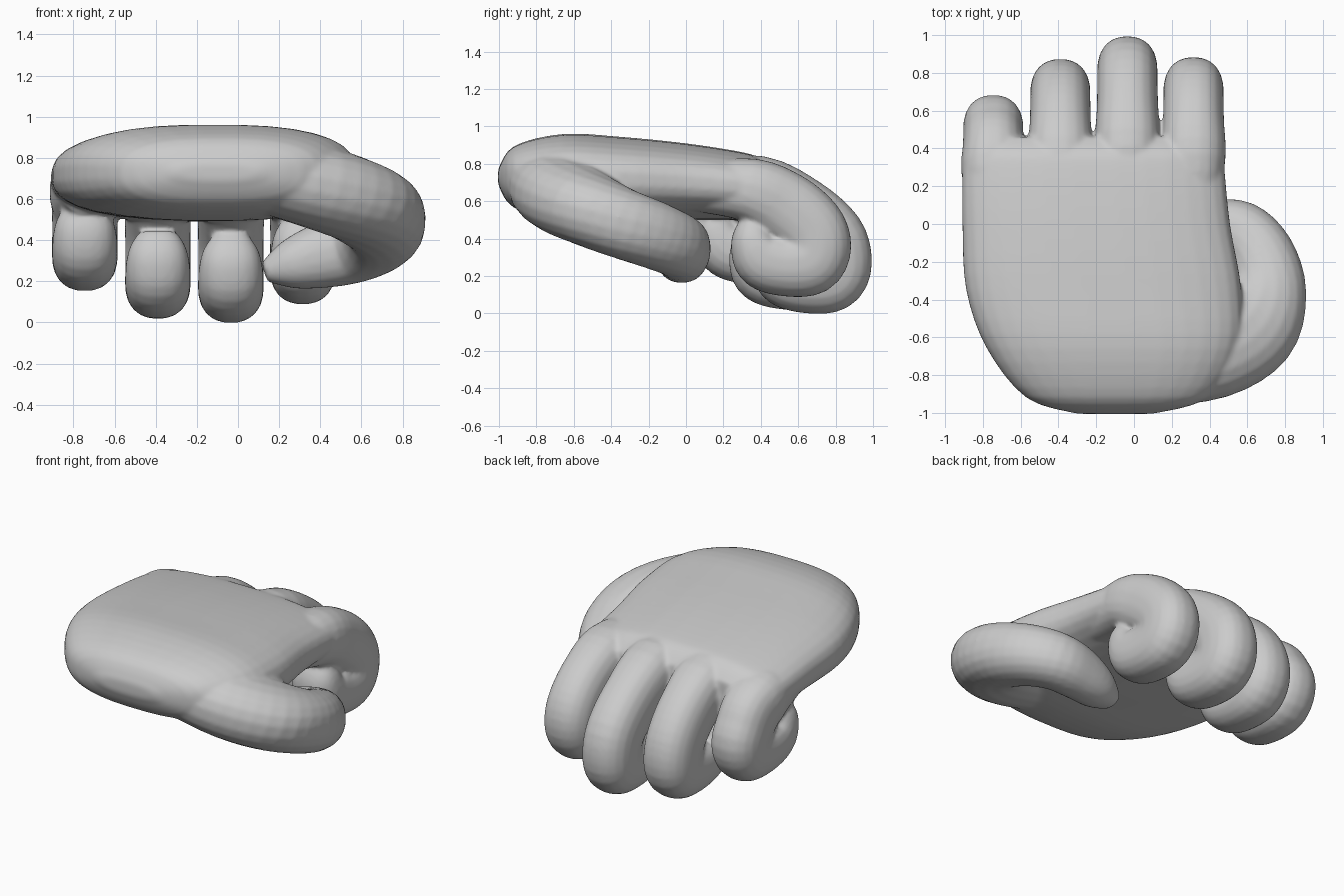
import bpy, bmesh, math
from mathutils import Vector

cube = bpy.data.objects.get("Cube")
if cube:
    bpy.data.objects.remove(cube, do_unlink=True)

grey = bpy.data.materials.new("glove grey")
grey.use_nodes = True
grey.diffuse_color = (0.6, 0.6, 0.6, 1)
grey.node_tree.nodes["Principled BSDF"].inputs["Base Color"].default_value = (0.6, 0.6, 0.6, 1)


def spow(v, e):
    return math.copysign(abs(v) ** e, v)


def refine(rows, steps=4):
    """Pass a smooth curve through the given rows."""
    out = []
    for i in range(len(rows) - 1):
        p0, p1, p2, p3 = (rows[max(0, min(i + k, len(rows) - 1))] for k in (-1, 0, 1, 2))
        for n in range(steps):
            t = n / steps
            out.append([b + 0.5 * t * (c - a + t * (2 * a - 5 * b + 4 * c - d + t * (3 * (b - c) + d - a)))
                        for a, b, c, d in zip(p0, p1, p2, p3)])
    return out + [rows[-1]]


def loft(name, rows, sides, power, side=None, along=None):
    """Skin rounded rings along a path; each row is x, y, z, half width, half height."""
    bm = bmesh.new()
    rows = refine(rows)
    centres = [Vector(r[:3]) for r in rows]
    rings = []
    for i, row in enumerate(rows):
        t = along or (centres[min(i + 1, len(rows) - 1)] - centres[max(i - 1, 0)]).normalized()
        s = side or t.cross(Vector((0, 0, 1))).normalized()
        up = s.cross(t)
        ring = []
        for k in range(sides):
            a = math.tau * (k + 0.5) / sides
            ring.append(bm.verts.new(centres[i] + s * row[3] * spow(math.cos(a), 2 / power)
                                     + up * row[4] * spow(math.sin(a), 2 / power)))
        rings.append(ring)
    for a, b in zip(rings, rings[1:]):
        for k in range(sides):
            n = (k + 1) % sides
            bm.faces.new((a[k], a[n], b[n], b[k]))
    bm.faces.new(rings[0])
    bm.faces.new(rings[-1])
    bmesh.ops.recalc_face_normals(bm, faces=bm.faces)
    mesh = bpy.data.meshes.new(name)
    bm.to_mesh(mesh)
    bm.free()
    mesh.materials.append(grey)
    obj = bpy.data.objects.new(name, mesh)
    bpy.context.collection.objects.link(obj)
    return obj


X = Vector((1, 0, 0))

# Palm, from the wrist to the knuckles
palm = loft("hand", [
    (-0.10, -1.005, 0.73, 0.20, 0.04),
    (-0.09, -0.92, 0.73, 0.48, 0.165),
    (-0.11, -0.66, 0.73, 0.67, 0.23),
    (-0.16, -0.35, 0.72, 0.73, 0.225),
    (-0.20, 0.0, 0.705, 0.71, 0.205),
    (-0.215, 0.30, 0.68, 0.695, 0.183),
    (-0.215, 0.39, 0.66, 0.685, 0.17),
    (-0.215, 0.46, 0.63, 0.63, 0.13),
], 32, 2.6, X, Vector((0, 1, 0)))
parts = [palm]

# Curled fingers share one path (y, z, half width, half thickness) shifted per finger
CURL = [(0.05, 0.69, 0.12, 0.13), (0.34, 0.675, 0.17, 0.172), (0.53, 0.58, 0.163, 0.19),
        (0.66, 0.465, 0.16, 0.19), (0.70, 0.36, 0.16, 0.185), (0.66, 0.28, 0.16, 0.185),
        (0.54, 0.26, 0.16, 0.17), (0.42, 0.29, 0.16, 0.165), (0.37, 0.36, 0.155, 0.135),
        (0.36, 0.44, 0.135, 0.105), (0.365, 0.51, 0.09, 0.06)]
for name, x, dy, dz, base in [
        ("index_finger", 0.315, 0, 0, -0.015), ("middle_finger", -0.035, 0.11, -0.09, 0),
        ("ring_finger", -0.39, -0.01, -0.07, 0), ("little_finger", -0.745, -0.20, 0.065, -0.03)]:
    rows = []
    for i, (y, z, w, h) in enumerate(CURL):
        shift, drop = min(i / 3, 1), max(0, min((i - 1) / 3, 1))
        rows.append((x, y + dy * shift, z + dz * drop + base * (1 - drop), w, h))
    parts.append(loft(name, rows, 20, 2.3, X))

# Thumb, sweeping out from the wrist and folding under the palm
parts.append(loft("thumb", [
    (0.10, -0.73, 0.73, 0.24, 0.19),
    (0.41, -0.67, 0.65, 0.26, 0.205),
    (0.62, -0.54, 0.57, 0.26, 0.20),
    (0.71, -0.35, 0.485, 0.205, 0.19),
    (0.67, -0.16, 0.415, 0.18, 0.18),
    (0.56, -0.04, 0.36, 0.165, 0.17),
    (0.41, -0.02, 0.325, 0.145, 0.16),
    (0.25, -0.03, 0.28, 0.12, 0.12),
    (0.13, -0.04, 0.245, 0.06, 0.05),
], 20, 2.2))

# Merge the parts into one skin and soften the joins
bpy.ops.object.select_all(action="DESELECT")
for part in parts:
    part.select_set(True)
bpy.context.view_layer.objects.active = palm
bpy.ops.object.join()
skin = palm.modifiers.new("skin", "REMESH")
skin.mode = "VOXEL"
skin.voxel_size = 0.012
skin.use_smooth_shade = True
soften = palm.modifiers.new("soften", "SMOOTH")
soften.factor = 0.5
soften.iterations = 12
